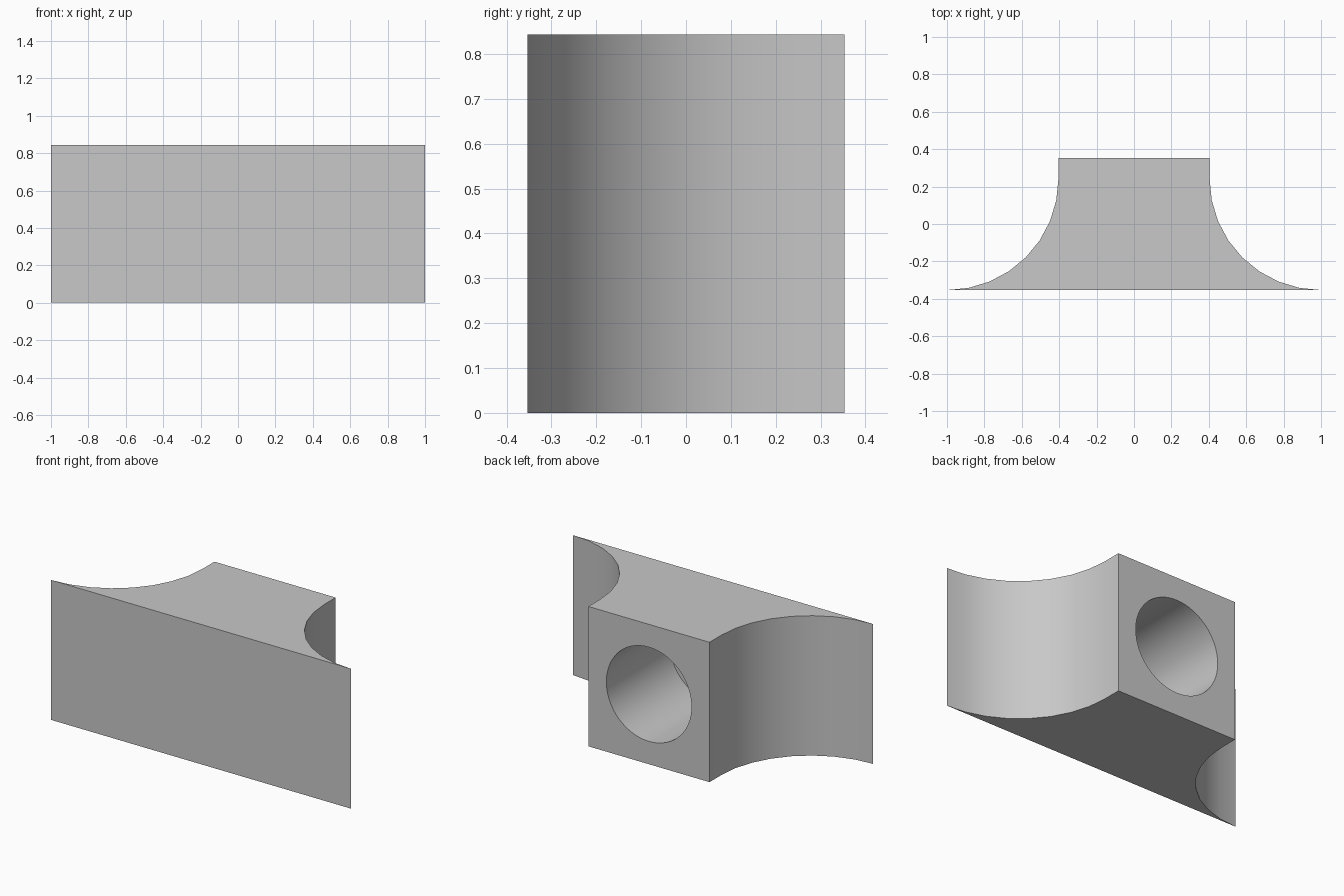
import bpy, bmesh, math

cube = bpy.data.objects.get("Cube")
if cube:
    bpy.data.objects.remove(cube, do_unlink=True)

HEIGHT, HALF_Y = 0.843, 0.353
ARC_RADIUS, ARC_STEPS = 0.596, 8
HOLE_RADIUS, HOLE_DEPTH, HOLE_SIDES = 0.284, 0.605, 64

grey = bpy.data.materials.new("plain_grey")
grey.use_nodes = True
colour = (0.58, 0.58, 0.58, 1)
grey.diffuse_color = colour
grey.node_tree.nodes["Principled BSDF"].inputs["Base Color"].default_value = colour


def add_object(name, bm):
    bmesh.ops.recalc_face_normals(bm, faces=bm.faces[:])
    mesh = bpy.data.meshes.new(name)
    bm.to_mesh(mesh)
    bm.free()
    mesh.materials.append(grey)
    obj = bpy.data.objects.new(name, mesh)
    bpy.context.collection.objects.link(obj)
    return obj


# Flared outline: straight neck, then a quarter arc out to the front edge
arc_y = ARC_RADIUS - HALF_Y
side = [(1 - ARC_RADIUS, HALF_Y)]
for i in range(ARC_STEPS + 1):
    a = math.pi / 2 * i / ARC_STEPS
    side.append((1 - ARC_RADIUS * math.cos(a), arc_y - ARC_RADIUS * math.sin(a)))
outline = side + [(-x, y) for x, y in reversed(side)]

# Body: outline extruded upward
bm = bmesh.new()
base = bm.faces.new([bm.verts.new((x, y, 0)) for x, y in outline])
top = bmesh.ops.extrude_face_region(bm, geom=[base])
bmesh.ops.translate(bm, vec=(0, 0, HEIGHT),
                    verts=[g for g in top["geom"] if isinstance(g, bmesh.types.BMVert)])
body = add_object("flared_block", bm)

# Blind round hole bored from the back
bm = bmesh.new()
bmesh.ops.create_cone(bm, cap_ends=True, segments=HOLE_SIDES, radius1=HOLE_RADIUS,
                      radius2=HOLE_RADIUS, depth=HOLE_DEPTH * 2)
for v in bm.verts:
    v.co = (v.co.x, HALF_Y + v.co.z, HEIGHT / 2 + v.co.y)
cutter = add_object("hole_cutter", bm)

bore = body.modifiers.new("bore", "BOOLEAN")
bore.operation = "DIFFERENCE"
bore.solver = "EXACT"
bore.object = cutter
bpy.ops.object.select_all(action="DESELECT")
body.select_set(True)
bpy.context.view_layer.objects.active = body
bpy.ops.object.modifier_apply(modifier=bore.name)
bpy.data.objects.remove(cutter, do_unlink=True)

# Smooth the curved walls, keep the edges sharp
bpy.ops.object.shade_smooth_by_angle(angle=math.radians(30))
